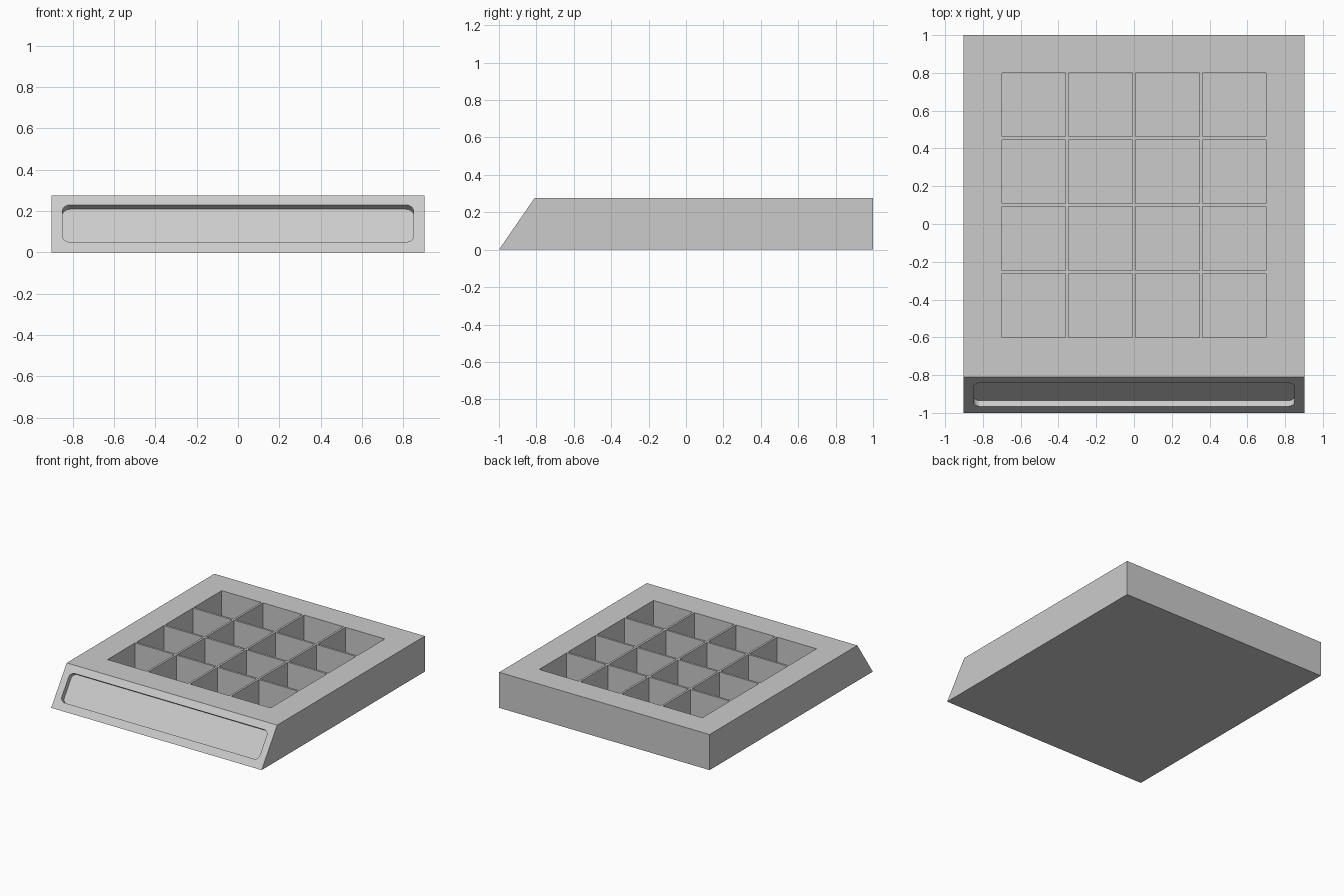
import bpy, bmesh
from math import cos, sin, pi
from mathutils import Vector, Matrix

if "Cube" in bpy.data.objects:
    bpy.data.objects.remove(bpy.data.objects["Cube"])

HALF_W, HEIGHT, RUN = 0.903, 0.276, 0.19   # body half width, height, front slope run
CELL, PITCH, FLOOR = 0.338, 0.354, 0.05    # compartments


def add_prism(bm, points, direction):
    """Extrude a closed polygon along a direction into a solid."""
    face = bm.faces.new([bm.verts.new(p) for p in points])
    new = bmesh.ops.extrude_face_region(bm, geom=[face])["geom"]
    verts = [g for g in new if isinstance(g, bmesh.types.BMVert)]
    bmesh.ops.translate(bm, verts=verts, vec=direction)


def finish(name, bm):
    bmesh.ops.recalc_face_normals(bm, faces=bm.faces)
    mesh = bpy.data.meshes.new(name)
    bm.to_mesh(mesh)
    bm.free()
    obj = bpy.data.objects.new(name, mesh)
    bpy.context.collection.objects.link(obj)
    return obj


def cut(target, cutter):
    mod = target.modifiers.new(cutter.name, 'BOOLEAN')
    mod.operation = 'DIFFERENCE'
    mod.solver = 'EXACT'
    mod.object = cutter
    bpy.context.view_layer.objects.active = target
    bpy.ops.object.modifier_apply(modifier=mod.name)
    bpy.data.objects.remove(cutter)


# Tray body: side profile with sloped front
bm = bmesh.new()
profile = [(-1, 0), (1, 0), (1, HEIGHT), (-1 + RUN, HEIGHT)]
add_prism(bm, [(-HALF_W, y, z) for y, z in profile], (2 * HALF_W, 0, 0))
tray = finish("compartment_tray", bm)

# 4 x 4 grid of open compartments
bm = bmesh.new()
depth = 0.4
for i in range(4):
    for j in range(4):
        pos = ((i - 1.5) * PITCH, 0.1 + (j - 1.5) * PITCH, FLOOR + depth / 2)
        bmesh.ops.create_cube(bm, size=1, matrix=Matrix.Translation(pos)
                              @ Matrix.Diagonal((CELL, CELL, depth, 1)))
cut(tray, finish("compartment_cutter", bm))

# Rounded label recess, square to the sloped front
up = Vector((0, RUN, HEIGHT)).normalized()
out = Vector((0, -HEIGHT, RUN)).normalized()
centre = Vector((0, -1 + 0.14 * RUN / HEIGHT, 0.14))
half_u, half_v, radius, recess = 0.85, 0.09 / up.z, 0.038, 0.037
outline = []
for k, (su, sv) in enumerate([(1, 1), (-1, 1), (-1, -1), (1, -1)]):
    for s in range(9):
        a = (k + s / 8) * pi / 2
        u = su * (half_u - radius) + radius * cos(a)
        v = sv * (half_v - radius) + radius * sin(a)
        outline.append(centre + Vector((u, 0, 0)) + up * v - out * recess)
bm = bmesh.new()
add_prism(bm, outline, out * 0.1)
cut(tray, finish("label_recess_cutter", bm))
